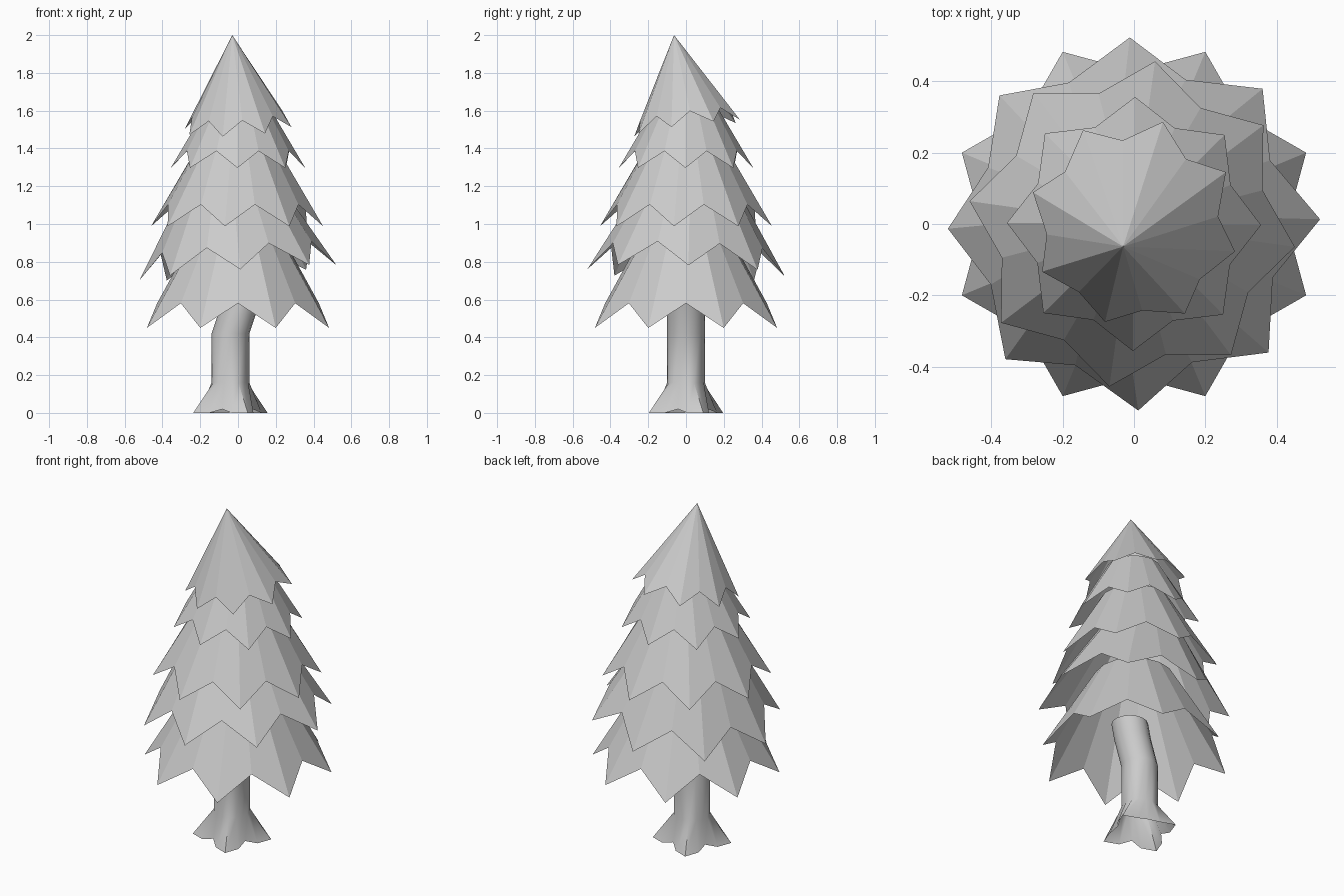
import bpy, bmesh
from math import sin, cos, pi, radians
from mathutils import Matrix, Vector

if "Cube" in bpy.data.objects:
    bpy.data.objects.remove(bpy.data.objects["Cube"])


def finish(name, bm, angle):
    mesh = bpy.data.meshes.new(name)
    bm.to_mesh(mesh)
    bm.free()
    obj = bpy.data.objects.new(name, mesh)
    bpy.context.collection.objects.link(obj)
    if angle:
        bpy.ops.object.select_all(action='DESELECT')
        obj.select_set(True)
        bpy.context.view_layer.objects.active = obj
        bpy.ops.object.shade_smooth_by_angle(angle=radians(angle))
    return obj


# One foliage tier: open eight-pointed star skirt, capped on top or drawn to a point
def tier(name, center, r, turn, tilt_x=0, tilt_y=0, pointed=False):
    bm = bmesh.new()
    rim, top = [], []
    for i in range(16):
        a = radians(turn) + i * pi / 8
        rr, z = (r, 0) if i % 2 == 0 else (0.82 * r, 0.25 * r)
        rim.append(bm.verts.new((rr * cos(a), rr * sin(a), z)))
        if not pointed:
            t = 0.415 * r
            top.append(bm.verts.new((t * cos(a), t * sin(a), 0.99 * r)))
    apex = bm.verts.new((0, 0, 1.69 * r)) if pointed else None
    for i in range(16):
        j = (i + 1) % 16
        if pointed:
            bm.faces.new((rim[i], rim[j], apex))
        else:
            bm.faces.new((rim[i], rim[j], top[j], top[i]))
    if not pointed:
        bm.faces.new(top)
    bm.transform(Matrix.Translation(Vector(center))
                 @ Matrix.Rotation(radians(tilt_x), 4, 'X')
                 @ Matrix.Rotation(radians(tilt_y), 4, 'Y'))
    finish(name, bm, 0)


tier("foliage_tier_1", (0, 0, 0.45), 0.522, 22.5)
tier("foliage_tier_2", (0, 0, 0.742), 0.523, 1.3, -1.9, -4.4)
tier("foliage_tier_3", (-0.005, 0, 0.988), 0.46, -8)
tier("foliage_tier_4", (0, 0, 1.297), 0.356, -0.5)
tier("foliage_tier_5", (0, 0.006, 1.507), 0.295, -16, 8, -3.5, pointed=True)

# Trunk: bent tube with four flared roots
bm = bmesh.new()
N = 16
ROOT = [0.217, 0.165, 0.125, 0.165]
rings = []
for x, z in [(-0.04, 0), (-0.04, 0.16), (-0.04, 0.42), (0.01, 0.57), (0.03, 0.66)]:
    ring = []
    for i in range(N):
        a = radians(25) + 2 * pi * i / N
        r = ROOT[i % 4] if z == 0 else 0.1
        lift = 0.02 if z == 0 and i % 4 == 2 else 0
        ring.append(bm.verts.new((x + r * cos(a), r * sin(a), z + lift)))
    rings.append(ring)
for lo, hi in zip(rings, rings[1:]):
    for i in range(N):
        j = (i + 1) % N
        bm.faces.new((lo[i], lo[j], hi[j], hi[i]))
bm.faces.new(rings[-1])
finish("trunk", bm, 40)
